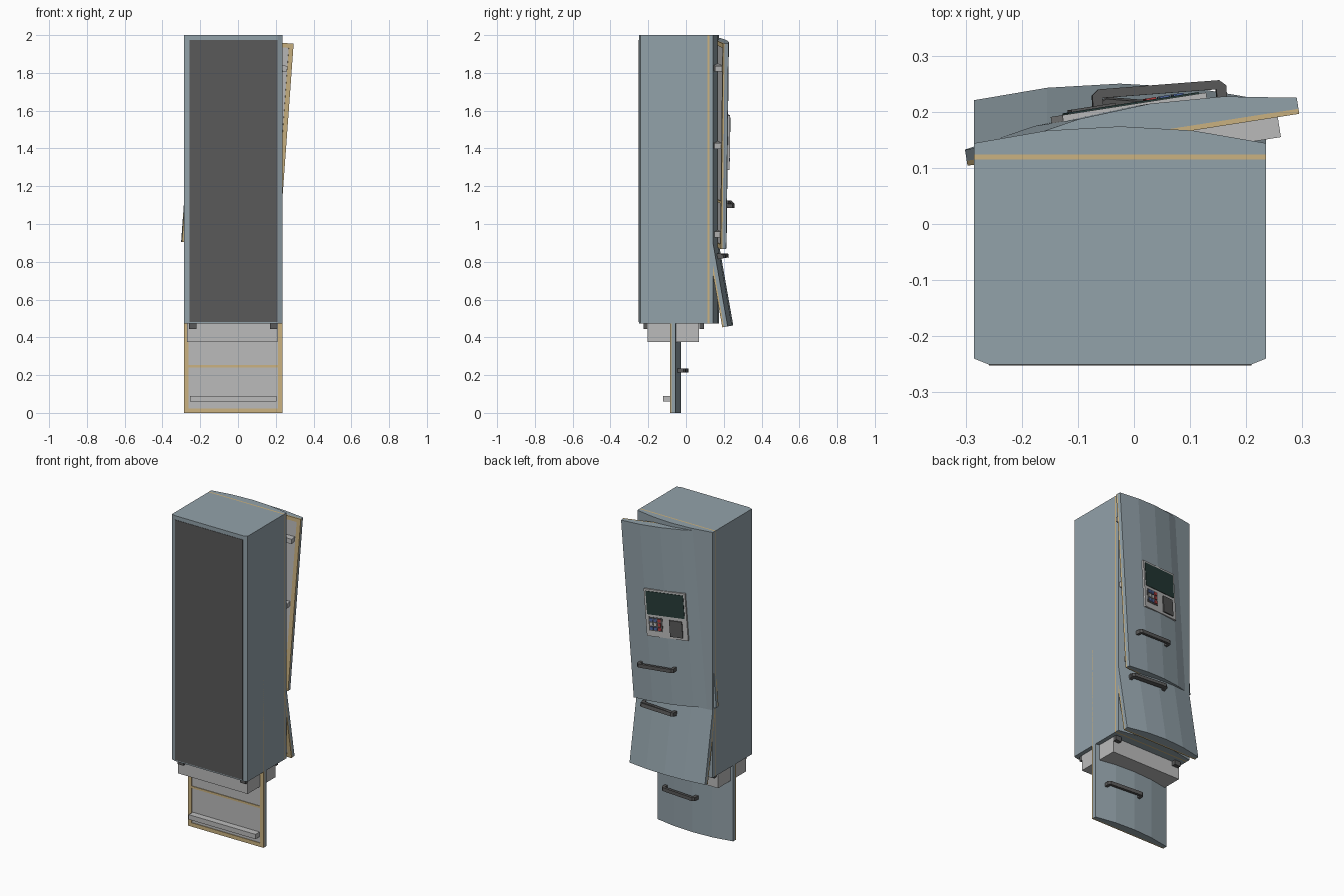
import bpy, bmesh
from math import radians
from mathutils import Matrix, Vector

if "Cube" in bpy.data.objects:
    bpy.data.objects.remove(bpy.data.objects["Cube"])

T = Matrix.Translation


def mat(name, r, g, b):
    m = bpy.data.materials.new(name)
    m.diffuse_color = (r, g, b, 1)
    m.use_nodes = True
    m.node_tree.nodes["Principled BSDF"].inputs["Base Color"].default_value = m.diffuse_color
    return m


STEEL = mat("blue_steel", 0.29, 0.36, 0.40)
DARK = mat("dark_grey", 0.10, 0.10, 0.10)
GOLD = mat("gasket_tan", 0.60, 0.45, 0.22)
WHITE = mat("liner", 0.50, 0.50, 0.50)
SCREEN = mat("screen_green", 0.02, 0.045, 0.04)
BLUE = mat("button_blue", 0.08, 0.14, 0.35)
RED = mat("button_red", 0.45, 0.05, 0.05)


def finish(name, bm, material, M):
    bmesh.ops.recalc_face_normals(bm, faces=bm.faces)
    me = bpy.data.meshes.new(name)
    bm.to_mesh(me)
    bm.free()
    me.transform(M)
    me.materials.append(material)
    ob = bpy.data.objects.new(name, me)
    bpy.context.collection.objects.link(ob)
    return ob


def box(name, x, y, z, material, M=Matrix()):
    bm = bmesh.new()
    bmesh.ops.create_cube(bm, size=1)
    for v in bm.verts:
        v.co = Vector([(a + b) / 2 + c * (b - a) for (a, b), c in zip((x, y, z), v.co)])
    return finish(name, bm, material, M)


def prism(name, pts, z0, z1, material, M=Matrix()):
    bm = bmesh.new()
    f = bm.faces.new([bm.verts.new((x, y, z0)) for x, y in pts])
    top = bmesh.ops.extrude_face_region(bm, geom=[f])["geom"]
    bmesh.ops.translate(bm, vec=(0, 0, z1 - z0),
                        verts=[v for v in top if isinstance(v, bmesh.types.BMVert)])
    return finish(name, bm, material, M)


def handle(name, z, M):
    pts = [(-0.12, -0.01), (-0.12, 0.026), (-0.108, 0.036), (0.108, 0.036), (0.12, 0.026),
           (0.12, -0.01), (0.102, -0.01), (0.102, 0.02), (-0.102, 0.02), (-0.102, -0.01)]
    local = T((0.08, 0.045, z)) @ Matrix.Rotation(radians(-4.5), 4, 'Z')
    prism(name, pts, -0.011, 0.011, DARK, M @ local)


def door(name, h, M, back=True):
    """Bowed panel, gasket frame, liner and handle; origin at the back centre."""
    k = h / 2
    pts = [(-0.26, 0), (-0.26, 0.02), (-0.13, 0.0425), (0, 0.05),
           (0.13, 0.0425), (0.26, 0.02), (0.26, 0)]
    prism(name + "_panel", pts, -k, k, STEEL, M)
    g = (-0.009, 0)
    for s, tag in ((-1, "left"), (1, "right")):
        box(f"{name}_gasket_{tag}", sorted((s * 0.26, s * 0.236)), g, (-k, k), GOLD, M)
    for s, tag in ((-1, "bottom"), (1, "top")):
        box(f"{name}_gasket_{tag}", (-0.236, 0.236), g, sorted((s * k, s * (k - 0.024))), GOLD, M)
    if back:
        box(name + "_liner", (-0.236, 0.236), (-0.005, 0.001), (-k + 0.02, k - 0.02), WHITE, M)


def tall_door(name, M):
    door(name, 1.09, M)
    handle(name + "_handle", -0.32, M)
    box(name + "_gasket_bar", (-0.236, 0.236), (-0.009, 0), (-0.305, -0.292), GOLD, M)
    # door racks
    for i, z in enumerate((-0.47, 0.0, 0.41)):
        box(f"{name}_rack_{i}", (-0.23, 0.23), (-0.045, 0), (z - 0.015, z + 0.015), WHITE, M)
    # control panel with screen, keypad and dispenser
    box(name + "_control_plate", (-0.13, 0.13), (0.035, 0.054), (-0.135, 0.155), WHITE, M)
    box(name + "_screen", (-0.118, 0.118), (0.04, 0.057), (0.0, 0.143), SCREEN, M)
    box(name + "_dispenser", (-0.10, -0.02), (0.04, 0.061), (-0.12, -0.02), DARK, M)
    box(name + "_keypad", (0.025, 0.112), (0.04, 0.056), (-0.10, -0.015), DARK, M)
    for r in range(3):
        for c in range(3):
            x, z = 0.035 + c * 0.025, -0.092 + r * 0.026
            box(f"{name}_button_{r}_{c}", (x, x + 0.018), (0.05, 0.060), (z, z + 0.018),
                RED if c == 0 else (BLUE if r != 1 else WHITE), M)


# cabinet with chamfered rear edges
outline = [(-0.285, 0.115), (0.235, 0.115), (0.235, -0.24), (0.21, -0.25),
           (-0.26, -0.25), (-0.285, -0.24)]
prism("cabinet", outline, 0.472, 2.0, STEEL)
box("cabinet_dark_face", (-0.258, 0.209), (-0.252, -0.245), (0.48, 1.975), DARK)

# closed fronts on the cabinet
door("closed_upper_front", 1.088, T((-0.025, 0.124, 1.456)), back=False)
lower = T((-0.025, 0.124, 0.692))
door("closed_lower_front", 0.44, lower, back=False)
handle("closed_lower_handle", 0.14, lower)

# swung tall door, rolled and yawed
swing = T((-0.0025, 0.159, 1.43)) @ Matrix.Rotation(radians(8.9), 4, 'Z') \
    @ Matrix.Rotation(radians(4.2), 4, 'Y')
tall_door("open_door", swing)

# tilted lower door
tilt = T((-0.025, 0.161, 0.681)) @ Matrix.Rotation(radians(10), 4, 'X')
door("tilted_door", 0.46, tilt)
handle("tilted_door_handle", 0.14, tilt)

# tall door dropped below the cabinet
tall_door("dropped_door", T((-0.025, -0.076, 0.545)))

# drawer bin under the cabinet with small feet
box("drawer_bin", (-0.27, 0.21), (-0.205, 0.07), (0.375, 0.475), WHITE)
for i, x in enumerate((-0.24, 0.19)):
    for j, y in enumerate((-0.212, 0.083)):
        box(f"foot_{i}_{j}", (x - 0.02, x + 0.02), (y - 0.012, y + 0.012), (0.443, 0.475), DARK)
